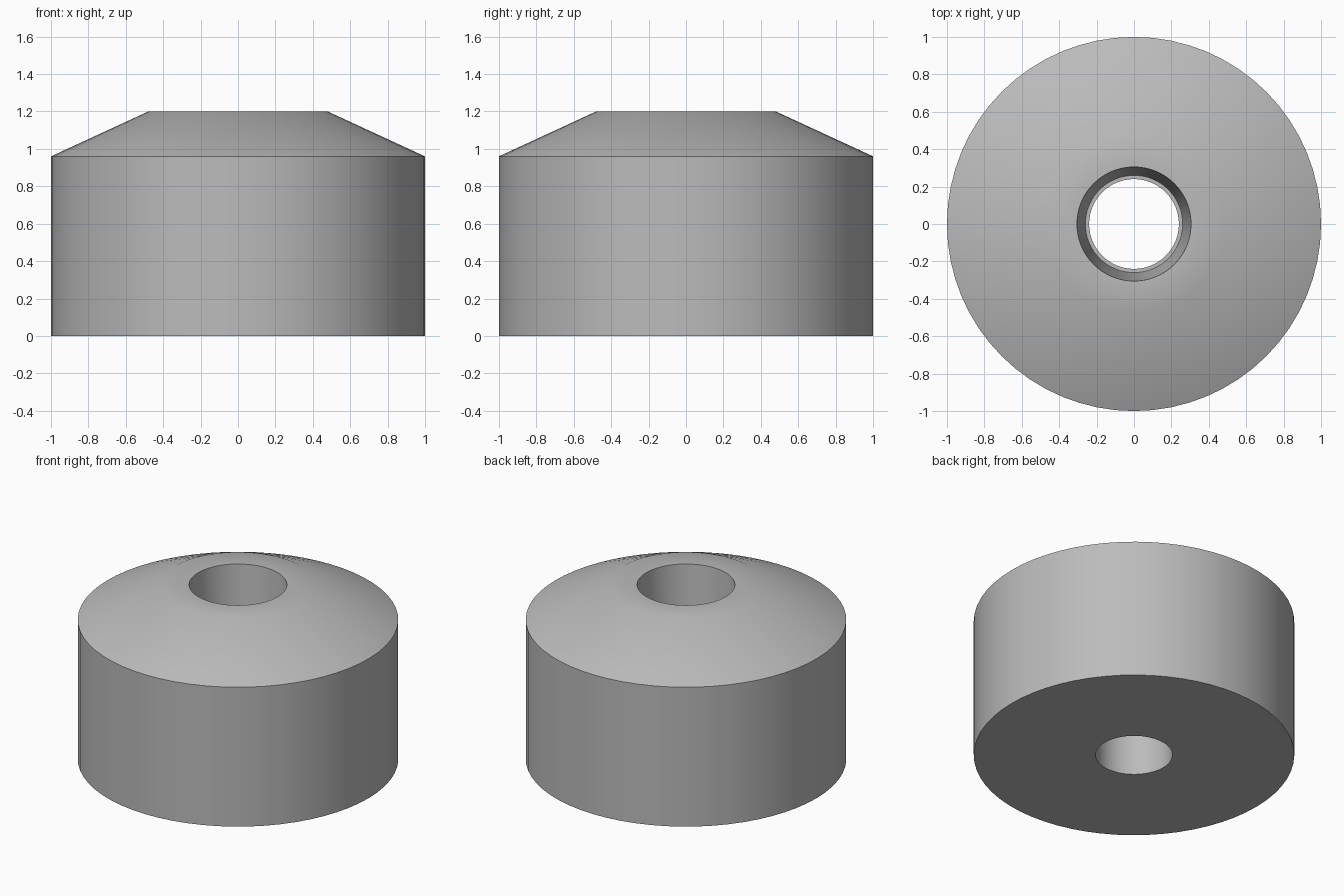
import bpy, bmesh, math

if "Cube" in bpy.data.objects:
    bpy.data.objects.remove(bpy.data.objects["Cube"])

SEGMENTS = 64

# Closed half-section (radius, height), from the base edge round to the bore
profile = [
    (1.00, 0.00), (1.00, 0.96),   # outer wall
    (0.48, 1.20), (0.305, 1.20),  # cone and flat top rim
    (0.26, 0.50), (0.24, 0.50),   # tapered socket and its ledge
    (0.24, 0.00),                 # straight bore
]

grey = bpy.data.materials.new("plain grey")
grey.diffuse_color = (0.5, 0.5, 0.5, 1)
grey.use_nodes = True
grey.node_tree.nodes["Principled BSDF"].inputs["Base Color"].default_value = grey.diffuse_color

# Revolve the section into a solid ring
bm = bmesh.new()
rings = []
for r, z in profile:
    rings.append([bm.verts.new((r * math.cos(2 * math.pi * i / SEGMENTS),
                                r * math.sin(2 * math.pi * i / SEGMENTS), z))
                  for i in range(SEGMENTS)])
for k, low in enumerate(rings):
    high = rings[(k + 1) % len(rings)]
    for i in range(SEGMENTS):
        j = (i + 1) % SEGMENTS
        bm.faces.new((low[i], low[j], high[j], high[i]))
bmesh.ops.recalc_face_normals(bm, faces=bm.faces)

mesh = bpy.data.meshes.new("bored_conical_cap")
bm.to_mesh(mesh)
bm.free()
mesh.materials.append(grey)
cap = bpy.data.objects.new("bored_conical_cap", mesh)
bpy.context.collection.objects.link(cap)

# Smooth the round walls and the cone-to-rim blend, keep the other edges sharp
bpy.context.view_layer.objects.active = cap
cap.select_set(True)
bpy.ops.object.shade_smooth_by_angle(angle=math.radians(30))
